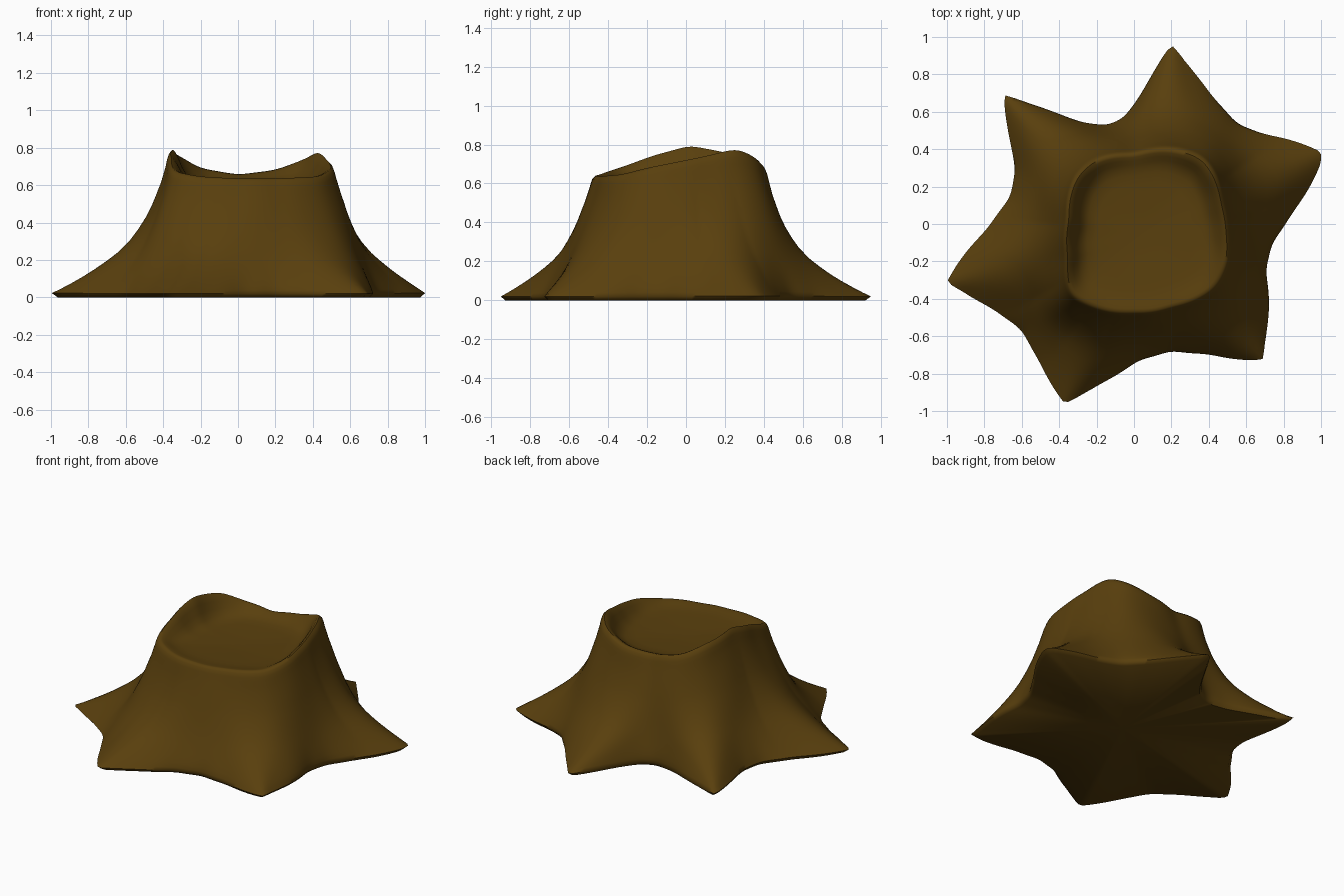
import bpy, bmesh, math

if "Cube" in bpy.data.objects:
    bpy.data.objects.remove(bpy.data.objects["Cube"])

CX, CY, N = 0.05, -0.05, 240

# Ground outline with six root tips (x, y)
BASE = [(.2, .96), (.3, .83), (.42, .68), (.55, .535), (.7, .475), (1.0, .385), (1.0, .33), (.85, .07),
        (.74, -.1), (.705, -.25), (.705, -.6), (.69, -.725), (.64, -.73), (.4, -.695), (.2, -.68),
        (.02, -.73), (-.2, -.86), (-.37, -.96), (-.5, -.74), (-.6, -.56), (-.75, -.45), (-.9, -.37),
        (-1.0, -.31), (-.78, -.03), (-.66, .14), (-.63, .3), (-.66, .45), (-.695, .69), (-.5, .62),
        (-.3, .545), (-.15, .525), (-.05, .57), (.05, .7)]
# Crest of the cut rim (x, y, z)
RIM = [(.49, -.05, .71), (.465, .1, .74), (.42, .26, .78), (.36, .345, .74), (.2, .395, .68), (0, .365, .655),
       (-.2, .34, .69), (-.3, .25, .75), (-.345, .02, .795), (-.35, -.18, .74), (-.335, -.37, .67),
       (-.2, -.44, .645), (0, -.465, .635), (.2, -.435, .635), (.43, -.33, .645), (.49, -.2, .68)]


def lerp_table(table, x):
    for (x0, y0), (x1, y1) in zip(table, table[1:]):
        if x0 <= x <= x1:
            return y0 + (y1 - y0) * (x - x0) / max(x1 - x0, 1e-9)
    return table[-1][1]


def polar(pts, value):
    """Sample a closed outline at N even angles around the stump axis."""
    tau = 2 * math.pi
    t = sorted((math.atan2(p[1] - CY, p[0] - CX) % tau, value(p)) for p in pts)
    t = [(t[-1][0] - tau, t[-1][1])] + t + [(t[0][0] + tau, t[0][1])]
    return [lerp_table(t, tau * i / N) for i in range(N)]


def smooth(vals, sigma):
    if sigma < .3:
        return vals
    k = int(sigma * 3)
    w = [math.exp(-.5 * (j / sigma) ** 2) for j in range(-k, k + 1)]
    return [sum(w[j + k] * vals[(i + j) % N] for j in range(-k, k + 1)) / sum(w) for i in range(N)]


def radius(p):
    return math.hypot(p[0] - CX, p[1] - CY)


raw = polar(BASE, radius)
base_r = [max(a, b) if b > .85 else b for a, b in zip(raw, smooth(raw, 2))]
rim_r = smooth(polar(RIM, radius), 3)
rim_z = smooth(polar(RIM, lambda p: p[2]), 3)
wide = smooth(raw, 7)

# Side profiles: height fraction -> outward fraction
TIP = [(0, .95), (.03, 1), (.08, .9), (.14, .785), (.21, .66), (.3, .51), (.36, .425), (.43, .345),
       (.6, .19), (.8, .06), (.92, 0)]
VALLEY = [(0, .85), (.04, .98), (.08, 1), (.14, .96), (.2, .89), (.3, .76), (.45, .54), (.6, .34),
          (.8, .12), (.92, 0)]

rings = []
# Underside edge and flared trunk wall
for f in (0, .03, .06, .1, .15, .2, .26, .32, .4, .48, .56, .64, .72, .8, .86, .91):
    outline = smooth(base_r, 14 * f if f > .04 else 0)
    ring = []
    for i in range(N):
        top = rim_r[i] * 1.06
        s = min(1, max(0, (wide[i] - top - .1) / .3))
        g = s * lerp_table(TIP, f) + (1 - s) * lerp_table(VALLEY, f)
        ring.append((top + (outline[i] - top) * g, f * rim_z[i]))
    rings.append(ring)
# Rounded rim and dished top
for k, m, d in ((1.05, 0, .036), (1.03, 0, .013), (1, 0, 0), (.965, .08, 0), (.92, .3, 0), (.87, .58, 0),
                (.81, .82, 0), (.73, .96, 0), (.6, 1, 0), (.3, 1, 0)):
    rings.append([(rim_r[i] * k, (rim_z[i] - d) * (1 - m) + m * (.605 + .02 * k)) for i in range(N)])

bm = bmesh.new()
loops = []
for ring in rings:
    loops.append([bm.verts.new((CX + r * math.cos(2 * math.pi * i / N),
                                CY + r * math.sin(2 * math.pi * i / N), z))
                  for i, (r, z) in enumerate(ring)])
for a, b in zip(loops, loops[1:]):
    for i in range(N):
        j = (i + 1) % N
        bm.faces.new((a[i], a[j], b[j], b[i]))
for loop, z in ((loops[0], 0), (loops[-1], .605)):
    c = bm.verts.new((CX, CY, z))
    for i in range(N):
        bm.faces.new((loop[i], loop[(i + 1) % N], c))
bmesh.ops.recalc_face_normals(bm, faces=bm.faces)

mesh = bpy.data.meshes.new("tree_stump")
bm.to_mesh(mesh)
bm.free()
stump = bpy.data.objects.new("tree_stump", mesh)
bpy.context.collection.objects.link(stump)

# Brown bark
bark = bpy.data.materials.new("bark")
bark.diffuse_color = (.1, .05, .004, 1)
bark.use_nodes = True
bark.node_tree.nodes["Principled BSDF"].inputs["Base Color"].default_value = bark.diffuse_color
mesh.materials.append(bark)

bpy.context.view_layer.objects.active = stump
stump.select_set(True)
bpy.ops.object.shade_smooth_by_angle(angle=math.radians(60))
